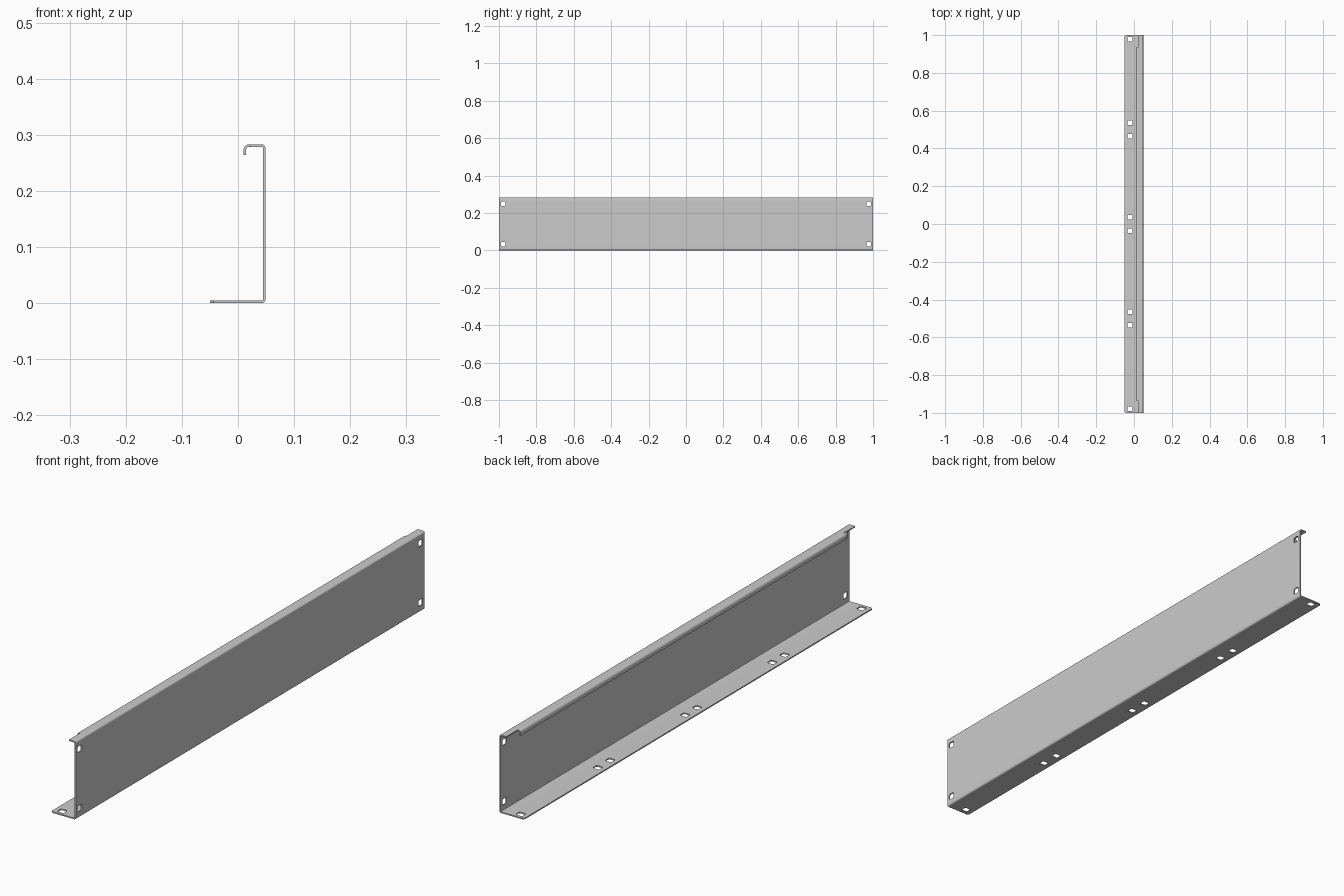
import bpy, bmesh, math
from mathutils import Vector, Matrix

if "Cube" in bpy.data.objects:
    bpy.data.objects.remove(bpy.data.objects["Cube"])

T = 0.0045          # sheet thickness
H = T / 2


def rounded_path(points, radii, steps=5):
    """Replace the inner corners of an open path with arcs; return (point, normal) pairs."""
    pts = [Vector(p) for p in points]
    left = lambda d: Vector((-d.y, d.x))
    out = [(pts[0], left((pts[1] - pts[0]).normalized()))]
    for i, r in enumerate(radii, 1):
        a = (pts[i] - pts[i - 1]).normalized()
        b = (pts[i + 1] - pts[i]).normalized()
        centre = pts[i] - a * r + left(a) * r      # right-angle left turns only
        for k in range(steps + 1):
            t = math.pi / 2 * k / steps
            d = a * math.cos(t) + b * math.sin(t)
            out.append((centre - left(d) * r, left(d)))
    out.append((pts[-1], left((pts[-1] - pts[-2]).normalized())))
    return out


def new_object(name, bm):
    bmesh.ops.recalc_face_normals(bm, faces=bm.faces)
    mesh = bpy.data.meshes.new(name)
    bm.to_mesh(mesh)
    bm.free()
    ob = bpy.data.objects.new(name, mesh)
    bpy.context.collection.objects.link(ob)
    return ob


def add_box(bm, centre, size, axis=None, corner=0.004, turn=0.0):
    """Cutter box; edges along axis are chamfered when an axis is given."""
    m = (Matrix.Translation(centre) @ Matrix.Rotation(turn, 4, 'Z')
         @ Matrix.Diagonal((*size, 1)))
    verts = bmesh.ops.create_cube(bm, size=1, matrix=m)['verts']
    if axis is not None:
        edges = [e for e in {e for v in verts for e in v.link_edges}
                 if abs((e.verts[0].co - e.verts[1].co).normalized()[axis]) > 0.9]
        bmesh.ops.bevel(bm, geom=edges, offset=corner, segments=2,
                        profile=0.5, affect='EDGES')


# Folded sheet: bottom flange, web, top flange, hanging lip
path = rounded_path([(-0.05, H), (0.05 - H - 0.001, H), (0.05 - H - 0.001, 0.283 - H),
                     (0.01 + H, 0.283 - H), (0.01 + H, 0.264)],
                    [0.0045, 0.0045, 0.007])
section = [p - n * H for p, n in path] + [p + n * H for p, n in reversed(path)]
bm = bmesh.new()
face = bm.faces.new([bm.verts.new((p.x, -1, p.y)) for p in section])
ext = bmesh.ops.extrude_face_region(bm, geom=[face])['geom']
bmesh.ops.translate(bm, vec=(0, 2, 0),
                    verts=[g for g in ext if isinstance(g, bmesh.types.BMVert)])
panel = new_object("folded_side_panel", bm)

# Cutters: fixing holes, lip notches and flange corners
bm = bmesh.new()
for y in (-0.977, -0.535, -0.465, -0.035, 0.035, 0.465, 0.535, 0.977):
    add_box(bm, (-0.021, y, 0), (0.026, 0.024, 0.03), axis=2)
for s in (-1, 1):
    for z in (0.033, 0.249):
        add_box(bm, (0.0468, s * 0.977, z), (0.03, 0.024, 0.022), axis=0)
    add_box(bm, (-0.004, s * 1.035, 0.27), (0.05, 0.2, 0.06))
    add_box(bm, (-0.05, s, 0), (0.009, 0.009, 0.03), turn=math.pi / 4)
cutter = new_object("hole_cutter", bm)
cutter.hide_render = True

mod = panel.modifiers.new("holes", 'BOOLEAN')
mod.operation = 'DIFFERENCE'
mod.solver = 'EXACT'
mod.object = cutter
bpy.context.view_layer.objects.active = panel
panel.select_set(True)
bpy.ops.object.modifier_apply(modifier=mod.name)
bpy.data.objects.remove(cutter, do_unlink=True)
bpy.ops.object.shade_smooth_by_angle(angle=math.radians(30))
